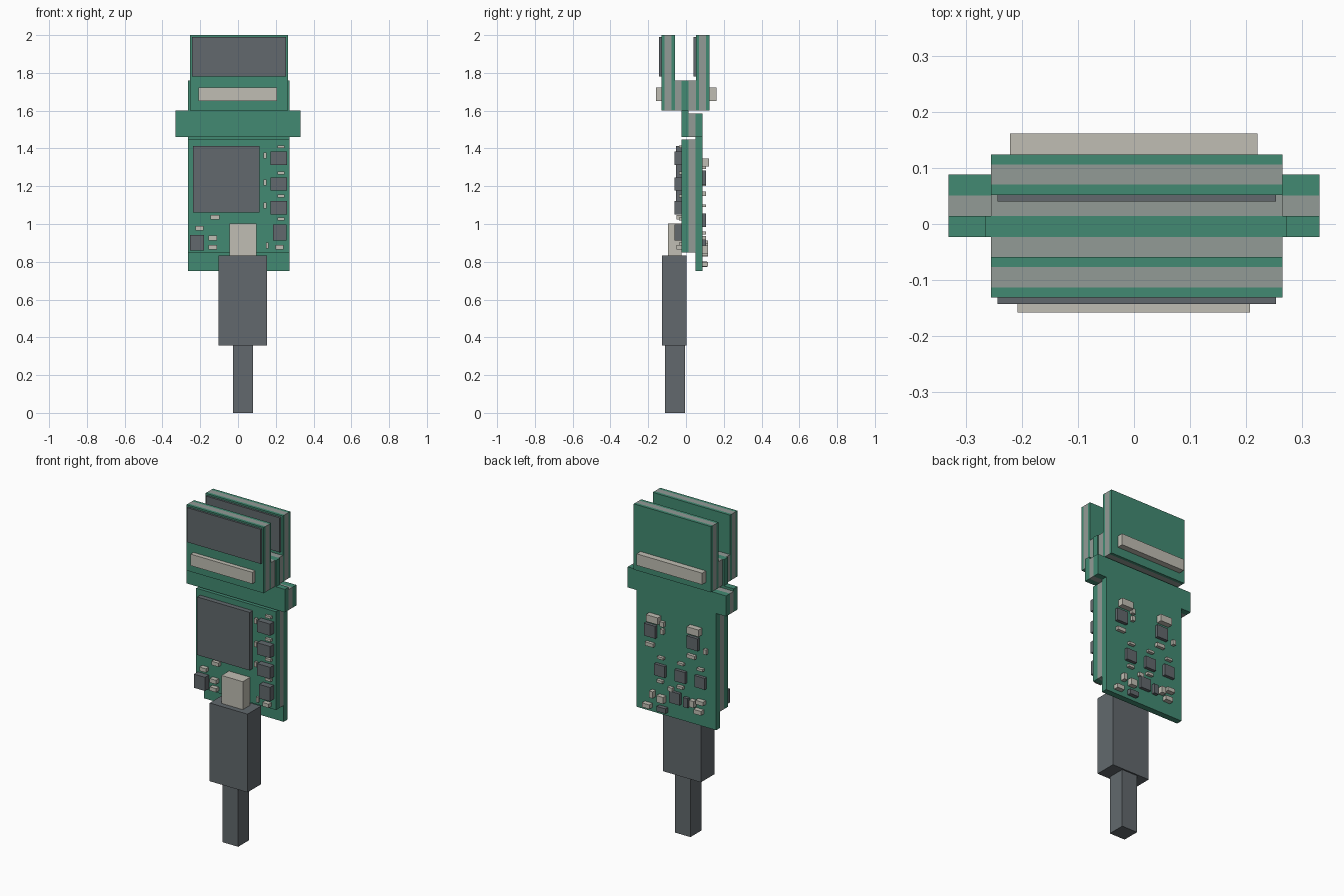
import bpy, bmesh


def material(name, r, g, b):
    lin = lambda c: ((c / 255 + 0.055) / 1.055) ** 2.4
    m = bpy.data.materials.new(name)
    m.diffuse_color = (lin(r), lin(g), lin(b), 1)
    return m


GREEN = material("board green", 66, 138, 114)
CORE = material("spacer grey", 146, 155, 150)
DARK = material("dark grey", 98, 105, 109)
LIGHT = material("light metal", 192, 190, 179)


def finish(name, bm, mat):
    bmesh.ops.recalc_face_normals(bm, faces=bm.faces)
    me = bpy.data.meshes.new(name)
    bm.to_mesh(me)
    bm.free()
    me.materials.append(mat)
    ob = bpy.data.objects.new(name, me)
    bpy.context.collection.objects.link(ob)
    return ob


def add_prism(bm, pts, y0, y1):
    """Extrude an x-z outline from y0 to y1."""
    face = bm.faces.new([bm.verts.new((x, y0, z)) for x, z in pts])
    out = bmesh.ops.extrude_face_region(bm, geom=[face])["geom"]
    for v in out:
        if isinstance(v, bmesh.types.BMVert):
            v.co.y = y1


def slab(name, pts, y0, y1, mat):
    bm = bmesh.new()
    add_prism(bm, pts, y0, y1)
    return finish(name, bm, mat)


def rect(x0, x1, z0, z1):
    return [(x0, z0), (x1, z0), (x1, z1), (x0, z1)]


def box(name, x0, x1, y0, y1, z0, z1, mat):
    return slab(name, rect(x0, x1, z0, z1), y0, y1, mat)


def parts(name, items, y0, y1, mat):
    """Several small parts in one object: centre x, centre z, width, height."""
    bm = bmesh.new()
    for x, z, w, h in items:
        add_prism(bm, rect(x - w / 2, x + w / 2, z - h / 2, z + h / 2), y0, y1)
    return finish(name, bm, mat)


L, R, EAR = -0.265, 0.272, 0.331
F0, F1, B0, B1 = -0.023, 0.014, 0.051, 0.088   # front and rear board layers in y

# Main boards with side ears
slab("rear_board", [(L, 0.75), (R, 0.75), (R, 1.46), (EAR, 1.46), (EAR, 1.585),
                    (-EAR, 1.585), (-EAR, 1.46), (L, 1.46)], B0, B1, GREEN)
slab("upper_middle_board", [(-EAR, 1.46), (EAR, 1.46), (EAR, 1.60), (R, 1.60),
                            (R, 1.76), (L, 1.76), (L, 1.60), (-EAR, 1.60)], F0, F1, GREEN)
box("ear_spacer", -EAR, EAR, F1, B0, 1.46, 1.585, CORE)
box("lower_front_board", L, R, F0, F1, 0.85, 1.448, GREEN)
box("lower_spacer", L, R, F1, B0, 0.85, 1.448, CORE)

# Two upright sandwich boards, each with a dark pad on its front
for side, y in (("front", -0.131), ("rear", 0.052)):
    x0, x1 = -0.255, 0.265
    box(side + "_upright_outer", x0, x1, y, y + 0.018, 1.6, 2.0, GREEN)
    box(side + "_upright_core", x0, x1, y + 0.018, y + 0.054, 1.6, 2.0, CORE)
    box(side + "_upright_inner", x0, x1, y + 0.054, y + 0.072, 1.6, 2.0, GREEN)
    box(side + "_pad", -0.243, 0.253, y - 0.012, y, 1.78, 1.99, DARK)
box("front_gap_spacer", -0.255, 0.265, -0.059, F0, 1.6, 1.76, CORE)
box("rear_gap_spacer", -0.255, 0.265, F1, 0.052, 1.6, 1.76, CORE)

# Long headers on the outside
box("front_header", -0.208, 0.207, -0.158, -0.131, 1.652, 1.722, LIGHT)
box("rear_header", -0.221, 0.22, 0.124, 0.161, 1.652, 1.722, LIGHT)

# Cable with plug
box("plug", -0.045, 0.098, -0.094, F0, 0.82, 1.003, LIGHT)
box("plug_sleeve", -0.102, 0.153, -0.127, 0.003, 0.357, 0.833, DARK)
box("cable", -0.026, 0.079, -0.111, -0.006, 0.0, 0.357, DARK)

# Front components
box("main_chip", -0.238, 0.115, -0.052, F0, 1.06, 1.413, DARK)
parts("front_chips", [(0.215, z, 0.087, 0.071) for z in (1.348, 1.212, 1.085)]
      + [(0.221, 0.955, 0.072, 0.085), (-0.217, 0.901, 0.074, 0.083)],
      -0.061, F0, DARK)
parts("front_small_parts", [(0.228, z, 0.038, 0.015) for z in (1.409, 1.27, 1.148, 1.027)]
      + [(0.143, z, 0.015, 0.031) for z in (1.362, 1.22, 1.098)]
      + [(0.155, 0.886, 0.015, 0.031)], -0.038, F0, LIGHT)
parts("front_capacitors", [(-0.121, 1.035, 0.047, 0.023), (-0.203, 0.978, 0.043, 0.023),
                           (-0.134, 0.926, 0.043, 0.025), (-0.134, 0.876, 0.043, 0.023),
                           (0.220, 0.876, 0.043, 0.023)], -0.05, F0, LIGHT)

# Rear components
parts("rear_large_capacitors", [(x, 1.326, 0.08, 0.042) for x in (0.145, -0.13)],
      B1, 0.122, LIGHT)
parts("rear_chips", [(x, 1.245, 0.075, 0.075) for x in (0.17, -0.116)]
      + [(x, 1.02, 0.07, 0.07) for x in (0.104, -0.032, -0.166)]
      + [(0.004, 0.88, 0.07, 0.07), (-0.07, 0.872, 0.03, 0.058)],
      B1, 0.107, DARK)
parts("rear_medium_parts", [(x, 1.16, 0.055, 0.022) for x in (0.175, -0.105)]
      + [(x, 1.097, 0.04, 0.014) for x in (0.1, -0.035, -0.166)]
      + [(x, 0.953, 0.04, 0.016) for x in (0.105, -0.03)]
      + [(0.09, 1.305, 0.025, 0.03), (0.09, 1.26, 0.02, 0.03),
         (-0.2, 1.215, 0.02, 0.03), (0.035, 0.925, 0.03, 0.022)],
      B1, 0.107, LIGHT)
parts("rear_low_capacitors", [(0.155, 0.865, 0.024, 0.04), (0.095, 0.85, 0.045, 0.04),
                              (0.19, 0.787, 0.05, 0.026), (-0.117, 0.88, 0.03, 0.04),
                              (-0.17, 0.9, 0.05, 0.024), (-0.157, 0.84, 0.05, 0.026)],
      B1, 0.117, LIGHT)
parts("rear_low_diode", [(0.09, 0.787, 0.06, 0.03)], B1, 0.112, DARK)
